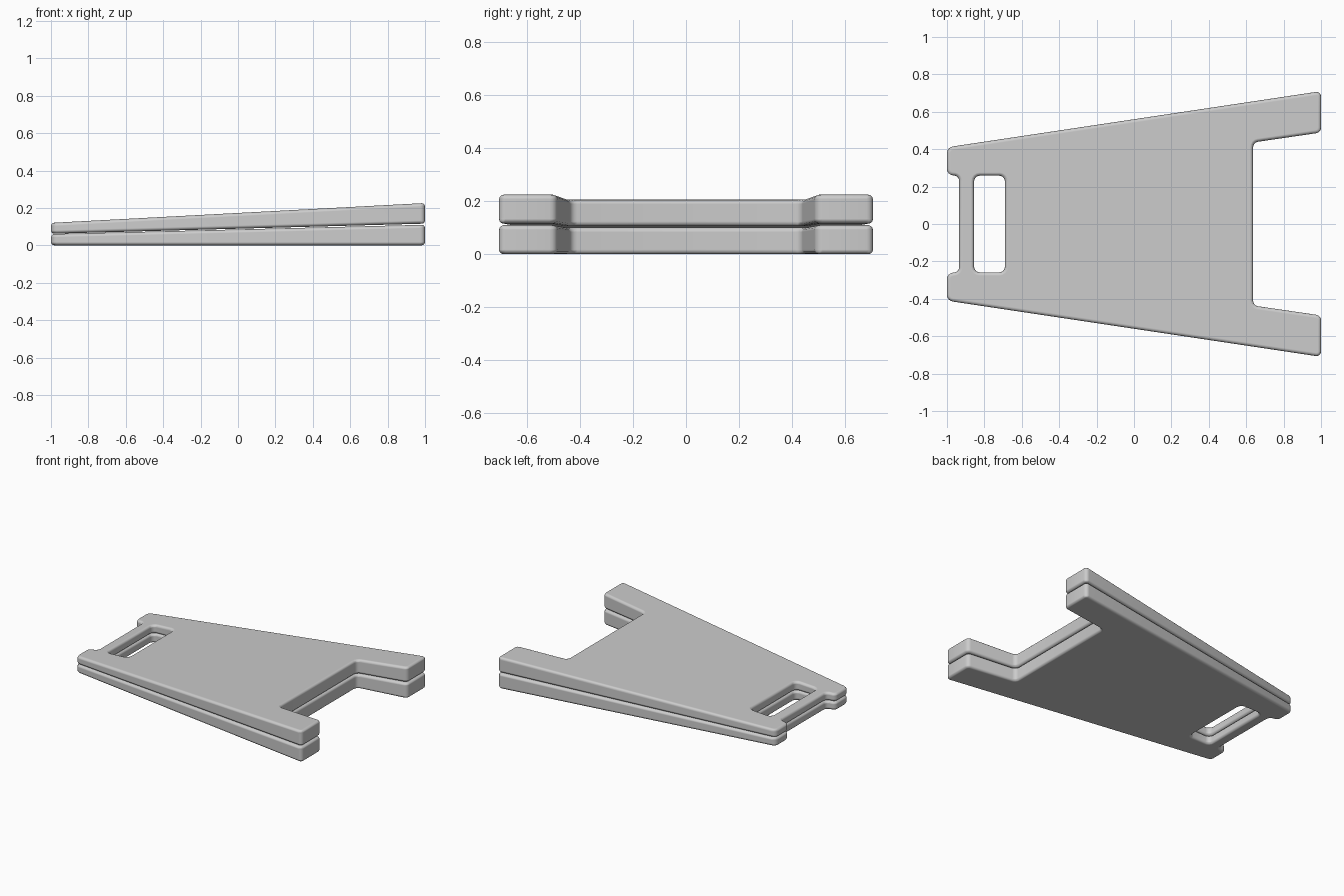
import bpy, bmesh, math
from mathutils import Vector

if "Cube" in bpy.data.objects:
    bpy.data.objects.remove(bpy.data.objects["Cube"])

# Half outline (y >= 0) of a panel: x, y, corner radius
HALF = [(-0.935, 0, 0), (-0.935, 0.255, 0.028), (-1, 0.265, 0.034), (-1, 0.41, 0.036),
        (1, 0.71, 0.024), (1, 0.489, 0.03), (0.637, 0.436, 0.03), (0.637, 0, 0),
        (-0.69, 0, 0), (-0.69, 0.258, 0.03), (-0.855, 0.258, 0.03), (-0.855, 0, 0)]


def rounded(points, steps=4):
    out = []
    for i, (x, y, r) in enumerate(points):
        p = Vector((x, y))
        if r == 0:
            out.append(p)
            continue
        a = (Vector(points[i - 1][:2]) - p).normalized()
        b = (Vector(points[(i + 1) % len(points)][:2]) - p).normalized()
        half = a.angle(b) / 2
        centre = p + (a + b).normalized() * r / math.sin(half)
        start = p + a * r / math.tan(half) - centre
        end = p + b * r / math.tan(half) - centre
        sweep = start.angle(end)
        for k in range(steps + 1):
            t = k / steps
            out.append(centre + (start * math.sin((1 - t) * sweep)
                                 + end * math.sin(t * sweep)) / math.sin(sweep))
    return out


def panel(name, bottom, top):
    """Tapered panel; bottom and top give heights at x = -1 and x = 1."""
    def height(pair, x):
        return pair[0] + (pair[1] - pair[0]) * (x + 1) / 2

    pts = rounded(HALF)
    bm = bmesh.new()
    low = [bm.verts.new((p.x, p.y, height(bottom, p.x))) for p in pts]
    high = [bm.verts.new((p.x, p.y, height(top, p.x))) for p in pts]
    bm.faces.new(low)
    bm.faces.new(high[::-1])
    for i in range(len(pts)):
        j = (i + 1) % len(pts)
        # leave the centre seam open for the mirror
        seam_wall = abs(pts[i].y) < 1e-6 and abs(pts[j].y) < 1e-6
        if not seam_wall:
            bm.faces.new((low[j], low[i], high[i], high[j]))
    # the outline runs clockwise, so its lower face already points down
    bmesh.ops.recalc_face_normals(bm, faces=bm.faces)
    mesh = bpy.data.meshes.new(name)
    bm.to_mesh(mesh)
    bm.free()
    obj = bpy.data.objects.new(name, mesh)
    bpy.context.collection.objects.link(obj)

    mirror = obj.modifiers.new("mirror", 'MIRROR')
    mirror.use_axis = (False, True, False)
    bevel = obj.modifiers.new("soft_edges", 'BEVEL')
    bevel.width = 0.018
    bevel.segments = 3
    bevel.limit_method = 'ANGLE'
    bevel.angle_limit = math.radians(50)
    bevel.harden_normals = True

    bpy.ops.object.select_all(action='DESELECT')
    obj.select_set(True)
    bpy.context.view_layer.objects.active = obj
    bpy.ops.object.shade_smooth_by_angle(angle=math.radians(40))
    return obj


# Two stacked wedge panels, the upper one resting tilted on the lower
panel("lower_panel", (0, 0), (0.06, 0.11))
panel("upper_panel", (0.062, 0.116), (0.12, 0.226))
